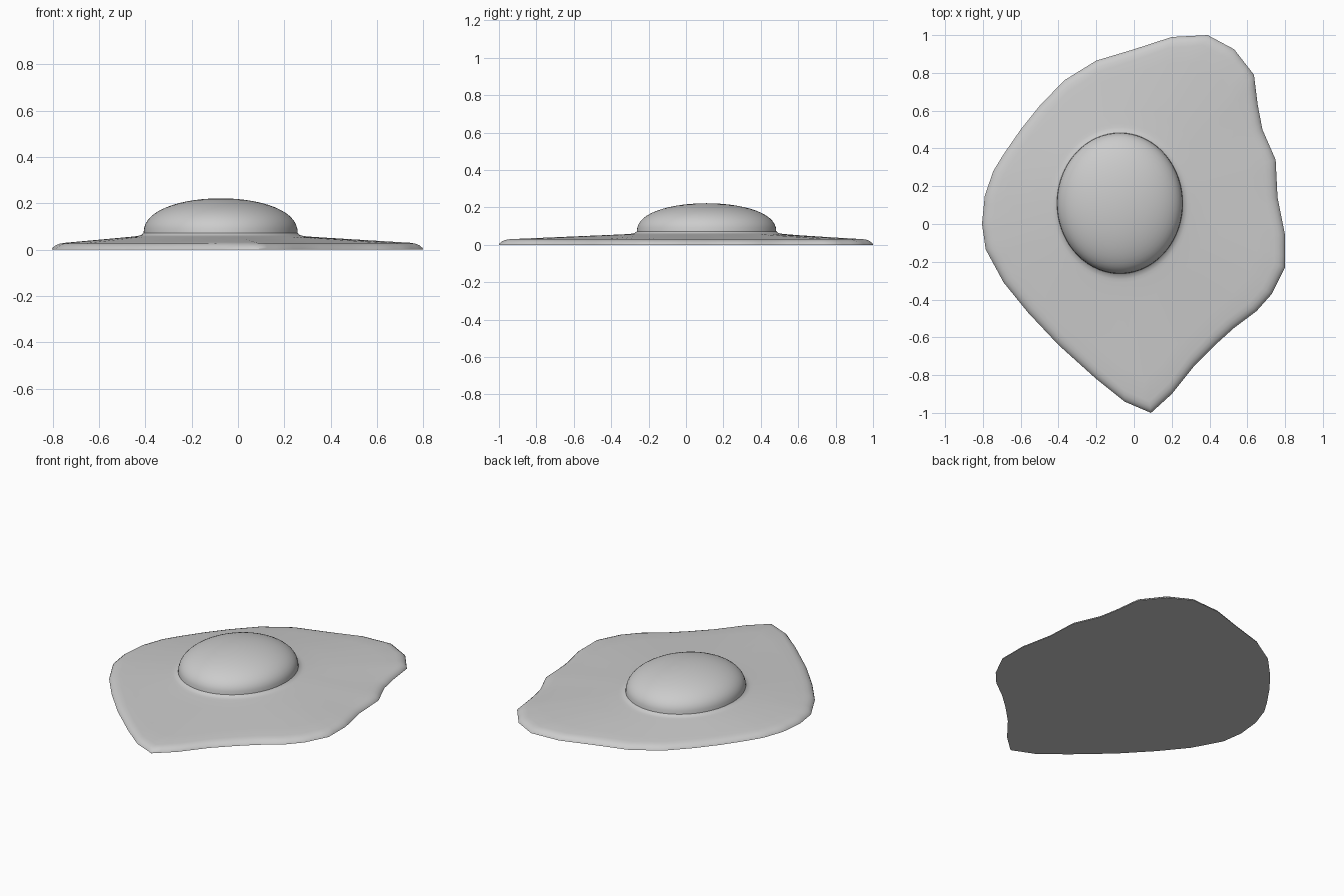
import bpy
import bmesh
import math
from mathutils import Vector

default_cube = bpy.data.objects.get("Cube")
if default_cube:
    bpy.data.objects.remove(default_cube, do_unlink=True)

# Single matte grey
grey = bpy.data.materials.new("plain_grey")
grey.use_nodes = True
colour = (0.6, 0.6, 0.6, 1)
grey.diffuse_color = colour
shader = next(n for n in grey.node_tree.nodes if n.type == "BSDF_PRINCIPLED")
shader.inputs["Base Color"].default_value = colour

# Irregular rim of the egg white, counter-clockwise from the front tip
OUTLINE = [
    (.09, -1), (.2, -.9), (.32, -.75), (.43, -.64), (.53, -.55), (.65, -.46),
    (.73, -.37), (.8, -.23), (.8, -.06), (.78, .04), (.76, .14), (.75, .34),
    (.68, .5), (.655, .63), (.635, .79), (.53, .925), (.39, 1), (.2, .99),
    (0, .925), (-.2, .865), (-.37, .76), (-.5, .625), (-.6, .5), (-.69, .37),
    (-.745, .28), (-.79, .15), (-.805, 0), (-.785, -.135), (-.69, -.31),
    (-.56, -.47), (-.4, -.64), (-.2, -.82), (-.05, -.94),
]
CENTRE = Vector((-.075, .11))
RADIUS_X, RADIUS_Y = .333, .373
SPLITS = 3

rim = []
for i, point in enumerate(OUTLINE):
    start, end = Vector(point), Vector(OUTLINE[(i + 1) % len(OUTLINE)])
    rim += [start.lerp(end, k / SPLITS) for k in range(SPLITS)]


def ellipse_point(point, scale):
    """Point on the scaled yolk ellipse in the direction of a rim point."""
    d = (point - CENTRE).normalized()
    reach = 1 / math.hypot(d.x / RADIUS_X, d.y / RADIUS_Y)
    return CENTRE + d * reach * scale


def ellipse_ring(scale, z):
    return [ellipse_point(p, scale).to_3d() + Vector((0, 0, z)) for p in rim]


def inset_ring(distance, z):
    return [(p + (CENTRE - p).normalized() * distance).to_3d()
            + Vector((0, 0, z)) for p in rim]


def blend_ring(amount, z):
    """Ring between the shoulder of the white and the foot of the yolk."""
    outer, inner = inset_ring(.06, z), ellipse_ring(1.13, z)
    return [a.lerp(b, amount) for a, b in zip(outer, inner)]


def loft(name, rings, cap_start=False, apex=None):
    """Skin a stack of rings, with an optional flat base and a pole on top."""
    bm = bmesh.new()
    loops = [[bm.verts.new(p) for p in ring] for ring in rings]
    count = len(rim)
    for low, high in zip(loops, loops[1:]):
        for i in range(count):
            j = (i + 1) % count
            bm.faces.new((low[i], low[j], high[j], high[i]))
    if cap_start:
        bm.faces.new(list(reversed(loops[0])))
    if apex:
        pole = bm.verts.new(apex)
        for i in range(count):
            bm.faces.new((loops[-1][i], loops[-1][(i + 1) % count], pole))
    mesh = bpy.data.meshes.new(name)
    bm.to_mesh(mesh)
    bm.free()
    mesh.materials.append(grey)
    obj = bpy.data.objects.new(name, mesh)
    bpy.context.collection.objects.link(obj)
    bpy.ops.object.select_all(action="DESELECT")
    obj.select_set(True)
    bpy.context.view_layer.objects.active = obj
    bpy.ops.object.shade_smooth_by_angle(angle=math.radians(50))
    return obj


# Egg white: flat underside, rounded rim, gentle rise, fillet at the yolk
white_rings = [inset_ring(d, z) for d, z in
               ((0, 0), (.004, .008), (.018, .019), (.036, .026), (.06, .03))]
white_rings += [blend_ring(t, .03 + .027 * t) for t in (.2, .4, .6, .8, 1)]
white_rings += [ellipse_ring(s, z) for s, z in
                ((1.08, .059), (1.03, .063), (1, .072))]
loft("egg_white", white_rings, cap_start=True)

# Yolk: full, slightly squared dome
STEPS = 14
BASE, RISE = .068, .154
yolk_rings = []
for k in range(STEPS):
    a = math.pi / 2 * k / STEPS
    yolk_rings.append(ellipse_ring(math.cos(a), BASE + RISE * math.sin(a) ** .85))
loft("yolk", yolk_rings, apex=(CENTRE.x, CENTRE.y, BASE + RISE))
